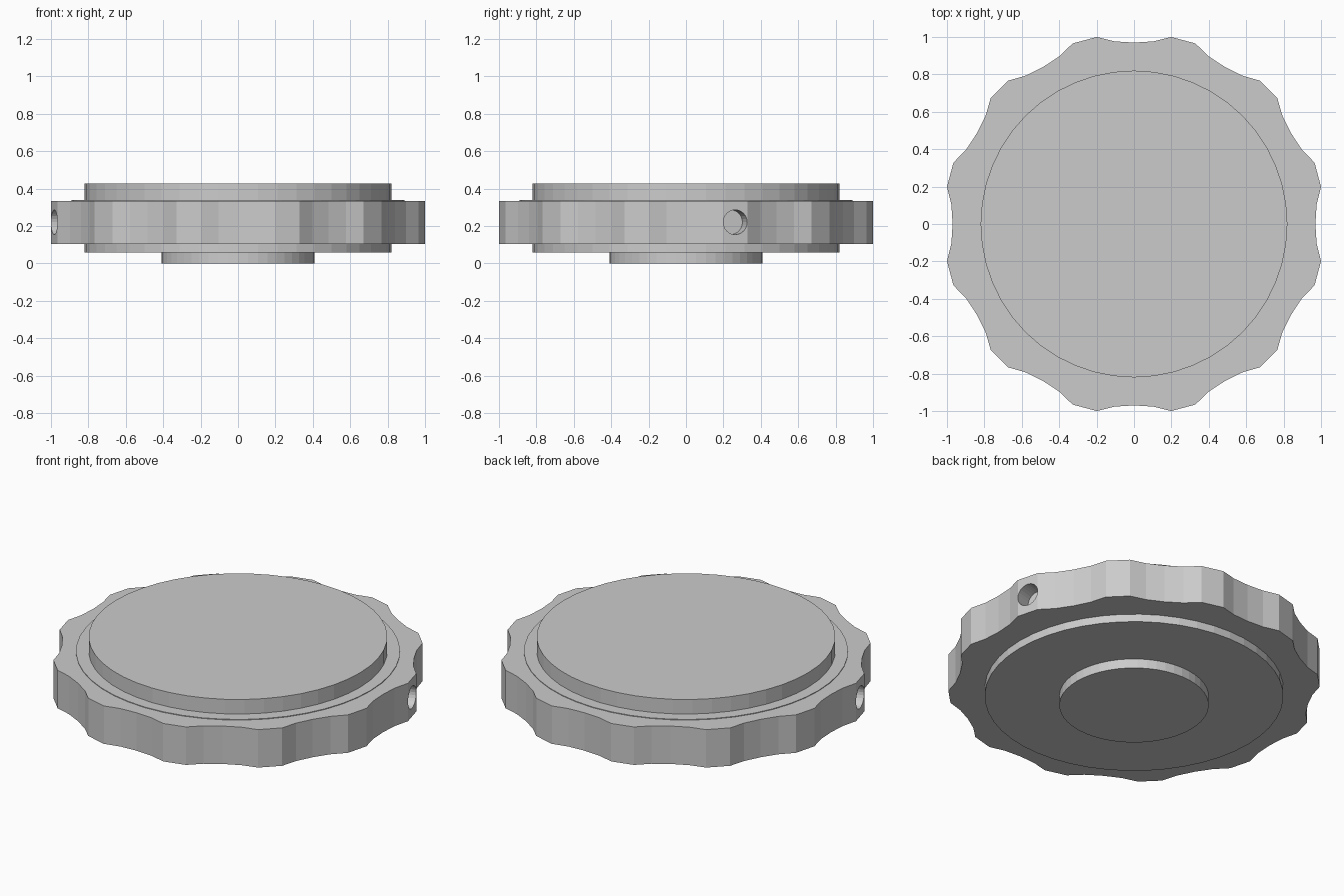
import bpy, bmesh
from math import pi, sin, cos, radians
from mathutils import Matrix

if "Cube" in bpy.data.objects:
    bpy.data.objects.remove(bpy.data.objects["Cube"])


def prism(name, points, z0, z1):
    """Extrude a closed outline from z0 to z1."""
    bm = bmesh.new()
    face = bm.faces.new([bm.verts.new((x, y, z0)) for x, y in points])
    ext = bmesh.ops.extrude_face_region(bm, geom=[face])
    for v in ext["geom"]:
        if isinstance(v, bmesh.types.BMVert):
            v.co.z = z1
    bmesh.ops.recalc_face_normals(bm, faces=bm.faces)
    mesh = bpy.data.meshes.new(name)
    bm.to_mesh(mesh)
    bm.free()
    obj = bpy.data.objects.new(name, mesh)
    bpy.context.collection.objects.link(obj)
    return obj


def circle(r, n=48):
    return [(r * cos(2 * pi * i / n), r * sin(2 * pi * i / n)) for i in range(n)]


# Scalloped grip: twelve shallow valleys between short lobes
valley = [(-11.25, 1.0196), (-6.1, 0.982), (0, 0.97), (6.1, 0.982), (11.25, 1.0196)]
outline = [(r * cos(radians(30 * k + a)), r * sin(radians(30 * k + a)))
           for k in range(12) for a, r in valley]
grip = prism("grip_ring", outline, 0.104, 0.334)

# Two opposite blind radial holes in the lobes
for i, angle in enumerate((15, 195)):
    hole = prism(f"hole_cutter_{i}", circle(0.066, 24), 0.92, 1.15)
    hole.data.transform(Matrix.Translation((0, 0, 0.22))
                        @ Matrix.Rotation(radians(angle), 4, 'Z')
                        @ Matrix.Rotation(pi / 2, 4, 'Y'))
    hole.hide_render = True
    hole.hide_viewport = True
    mod = grip.modifiers.new("hole", 'BOOLEAN')
    mod.operation = 'DIFFERENCE'
    mod.solver = 'EXACT'
    mod.object = hole

# Stacked discs
prism("top_cap", circle(0.82), 0.334, 0.426)
prism("thin_washer", circle(0.89), 0.334, 0.338)
prism("lower_plate", circle(0.82), 0.057, 0.104)
prism("base_hub", circle(0.41), 0.0, 0.057)
